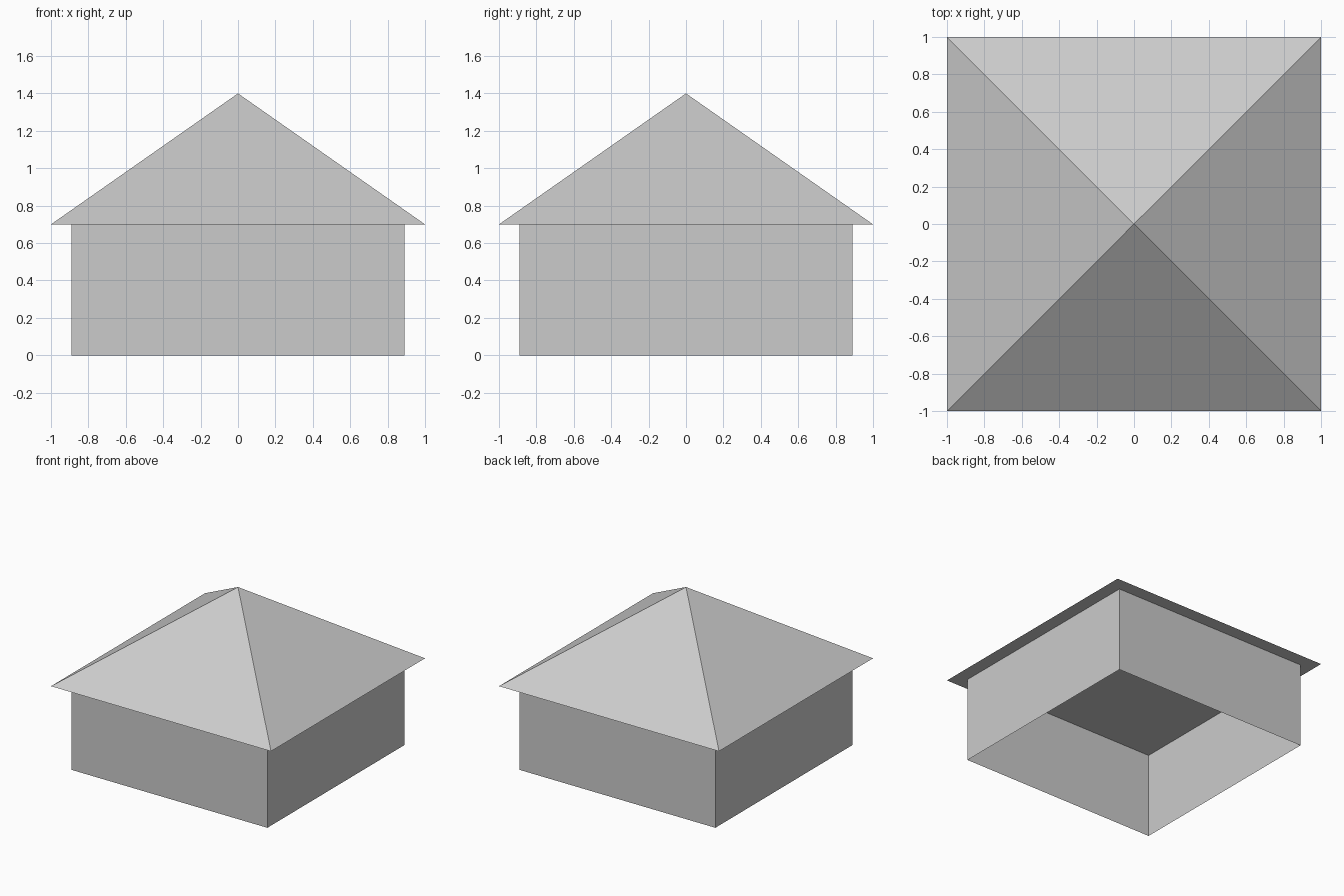
import bpy
import bmesh

cube = bpy.data.objects.get("Cube")
if cube:
    bpy.data.objects.remove(cube, do_unlink=True)

EAVE_Z, PEAK_Z = 0.70, 1.40
WALL, EAVE = 0.89, 1.0

grey = bpy.data.materials.new("light grey")
grey.use_nodes = True
colour = (0.6, 0.6, 0.6, 1)
grey.diffuse_color = colour
grey.node_tree.nodes["Principled BSDF"].inputs["Base Color"].default_value = colour


def add_object(name, bm):
    mesh = bpy.data.meshes.new(name)
    bmesh.ops.recalc_face_normals(bm, faces=bm.faces)
    bm.to_mesh(mesh)
    bm.free()
    mesh.materials.append(grey)
    obj = bpy.data.objects.new(name, mesh)
    bpy.context.collection.objects.link(obj)
    return obj


def square(bm, half, z):
    corners = [(-half, -half), (half, -half), (half, half), (-half, half)]
    return [bm.verts.new((x, y, z)) for x, y in corners]


# Thin walls, open at the floor and closed above by the roof underside
bm = bmesh.new()
low, high = square(bm, WALL, 0), square(bm, WALL, EAVE_Z)
for i in range(4):
    j = (i + 1) % 4
    bm.faces.new((low[i], low[j], high[j], high[i]))
add_object("walls", bm)

# Pyramid roof with overhanging eaves and a flat underside
bm = bmesh.new()
eaves = square(bm, EAVE, EAVE_Z)
peak = bm.verts.new((0, 0, PEAK_Z))
bm.faces.new(eaves[::-1])
for i in range(4):
    bm.faces.new((eaves[i], eaves[(i + 1) % 4], peak))
add_object("roof", bm)
